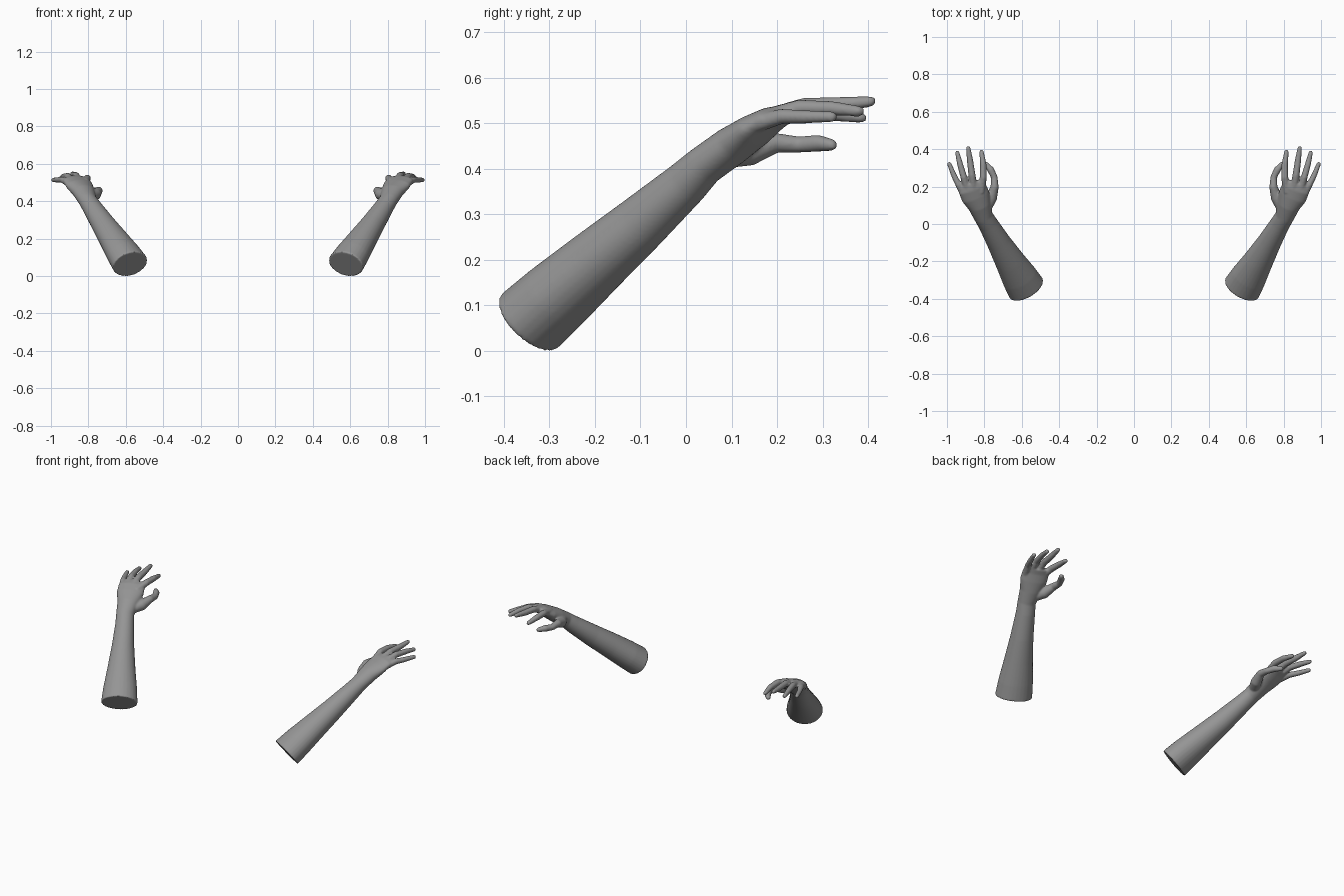
import bpy, bmesh, math
from mathutils import Vector

skin = bpy.data.materials.new("warm_grey")
skin.diffuse_color = (0.3, 0.3, 0.3, 1)

# Each section: x, y, z of the centre, half width, half height
FOREARM_PALM = [
    (0.576, -0.345, 0.064, 0.103, 0.083),
    (0.612, -0.285, 0.118, 0.096, 0.080),
    (0.663, -0.20, 0.193, 0.080, 0.072),
    (0.722, -0.10, 0.279, 0.064, 0.062),
    (0.780, 0.00, 0.368, 0.053, 0.050),
    (0.805, 0.04, 0.407, 0.051, 0.044),
    (0.826, 0.10, 0.450, 0.062, 0.043),
    (0.848, 0.15, 0.484, 0.077, 0.036),
    (0.864, 0.19, 0.510, 0.076, 0.027),
    (0.874, 0.22, 0.521, 0.058, 0.020),
]

# Each joint: x, y, z, radius
DIGITS = [
    # thumb
    [(0.795, 0.07, 0.425, 0.026), (0.762, 0.14, 0.437, 0.031), (0.745, 0.20, 0.457, 0.022),
     (0.747, 0.25, 0.453, 0.018), (0.766, 0.29, 0.456, 0.019), (0.792, 0.322, 0.452, 0.013)],
    # index finger
    [(0.818, 0.17, 0.502, 0.021), (0.806, 0.25, 0.524, 0.019), (0.806, 0.32, 0.522, 0.017),
     (0.815, 0.387, 0.512, 0.012)],
    # middle finger
    [(0.855, 0.18, 0.512, 0.021), (0.866, 0.26, 0.537, 0.019), (0.877, 0.34, 0.541, 0.017),
     (0.886, 0.407, 0.548, 0.012)],
    # ring finger
    [(0.888, 0.17, 0.509, 0.021), (0.910, 0.25, 0.534, 0.018), (0.930, 0.32, 0.533, 0.016),
     (0.945, 0.382, 0.526, 0.012)],
    # little finger
    [(0.906, 0.15, 0.497, 0.020), (0.938, 0.21, 0.515, 0.017), (0.963, 0.26, 0.514, 0.015),
     (0.988, 0.322, 0.514, 0.012)],
]


def loft(bm, sections, sides=20):
    """Closed tube of elliptical rings set square to the path."""
    pts = [Vector(s[:3]) for s in sections]
    rings = []
    for i, s in enumerate(sections):
        along = (pts[min(i + 1, len(pts) - 1)] - pts[max(i - 1, 0)]).normalized()
        side = along.cross(Vector((0, 0, 1))).normalized()
        up = side.cross(along)
        ring = []
        for k in range(sides):
            a = 2 * math.pi * k / sides
            ring.append(bm.verts.new(pts[i] + side * math.cos(a) * s[3] + up * math.sin(a) * s[4]))
        rings.append(ring)
    for r0, r1 in zip(rings, rings[1:]):
        for k in range(sides):
            n = (k + 1) % sides
            bm.faces.new((r0[k], r0[n], r1[n], r1[k]))
    bm.faces.new(rings[0][::-1])
    bm.faces.new(rings[-1])


def tapered_digit(joints):
    """Round sections plus a short blunt fingertip."""
    out = [(x, y, z, r, r) for x, y, z, r in joints]
    a, b = Vector(joints[-2][:3]), Vector(joints[-1][:3])
    tip = b + (b - a).normalized() * 0.009
    out.append((*tip, 0.007, 0.007))
    return out


for name, sign in (("right_arm", 1), ("left_arm", -1)):
    bm = bmesh.new()
    loft(bm, FOREARM_PALM, 28)
    for joints in DIGITS:
        loft(bm, tapered_digit(joints), 14)
    for v in bm.verts:
        v.co.x *= sign
    bmesh.ops.recalc_face_normals(bm, faces=bm.faces)
    mesh = bpy.data.meshes.new(name)
    bm.to_mesh(mesh)
    bm.free()
    mesh.materials.append(skin)
    arm = bpy.data.objects.new(name, mesh)
    bpy.context.collection.objects.link(arm)
    # Blend forearm, palm and fingers into one smooth skin
    fuse = arm.modifiers.new("fuse", 'REMESH')
    fuse.mode = 'VOXEL'
    fuse.voxel_size = 0.005
    fuse.use_smooth_shade = True
    relax = arm.modifiers.new("relax", 'SMOOTH')
    relax.factor = 0.5
    relax.iterations = 5
